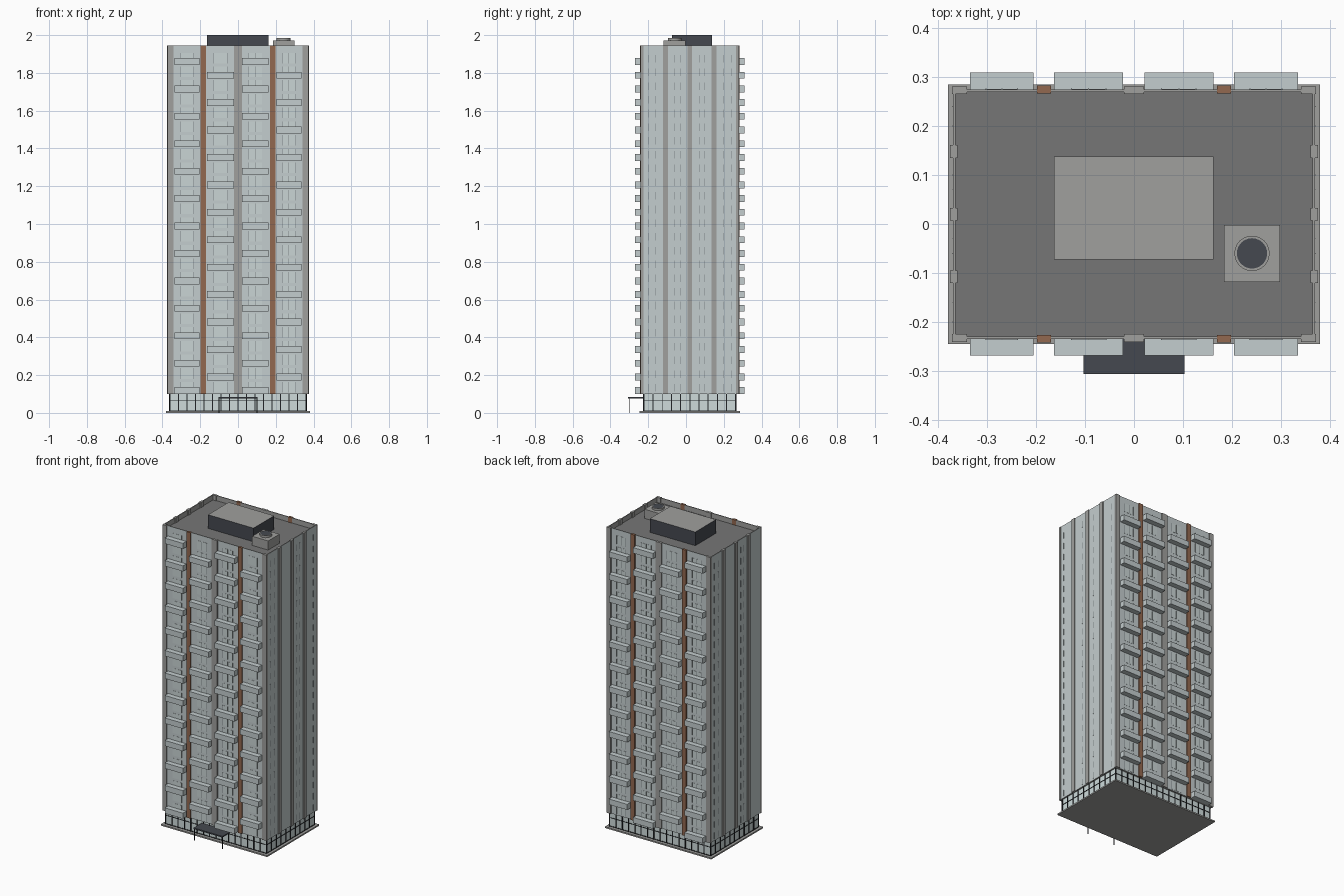
import bpy, bmesh
from mathutils import Matrix, Vector

if "Cube" in bpy.data.objects:
    bpy.data.objects.remove(bpy.data.objects["Cube"])

CY = 0.02                      # building centre in y
HX, HY = 0.37, 0.255           # tower half sizes
Z0, Z1, ROOF = 0.1, 1.945, 1.912
FLOORS, STEP, FIRST = 25, 0.0726, 0.118


def material(name, rgb):
    m = bpy.data.materials.new(name)
    m.use_nodes = True
    m.diffuse_color = (*rgb, 1)
    m.node_tree.nodes["Principled BSDF"].inputs["Base Color"].default_value = (*rgb, 1)
    return m


WALL = material("pale_blue_grey", (0.55, 0.61, 0.62))
PANE = material("window_pane", (0.59, 0.66, 0.66))
GLASS = material("lobby_glass", (0.62, 0.71, 0.71))
GREY = material("concrete_grey", (0.35, 0.35, 0.34))
ROOFING = material("roof_grey", (0.18, 0.18, 0.18))
DARK = material("charcoal", (0.06, 0.066, 0.08))
BROWN = material("brown_stripe", (0.29, 0.14, 0.08))
FRAME = material("frame_black", (0.015, 0.017, 0.02))
LINE = material("joint_grey", (0.22, 0.25, 0.26))


def finish(name, bm, *mats):
    me = bpy.data.meshes.new(name)
    bm.to_mesh(me)
    bm.free()
    for m in mats:
        me.materials.append(m)
    ob = bpy.data.objects.new(name, me)
    bpy.context.collection.objects.link(ob)
    return ob


def add_box(bm, x, y, z):
    """Box from (low, high) ranges."""
    size = [b - a for a, b in (x, y, z)]
    mid = [(a + b) / 2 for a, b in (x, y, z)]
    bmesh.ops.create_cube(bm, size=1, matrix=Matrix.Translation(mid) @ Matrix.Diagonal((*size, 1)))


def boxes(name, mat, items):
    bm = bmesh.new()
    for it in items:
        add_box(bm, *it)
    return finish(name, bm, mat)


def facade(x, depth, z, inner=0.01):
    """Matching boxes on the front and back walls."""
    return [(x, (CY - HY - depth, CY - HY + inner), z),
            (x, (CY + HY - inner, CY + HY + depth), z)]


def flank(y, depth, z, inner=0.01):
    """Matching boxes on both end walls."""
    return [((-HX - depth, -HX + inner), y, z), ((HX - inner, HX + depth), y, z)]


# Ground slab and lobby
boxes("ground_slab", GREY, [((-0.38, 0.38), (CY - 0.265, CY + 0.265), (0, 0.009))])
LX, LY = 0.36, 0.243
boxes("lobby_glass", GLASS, [((-LX, LX), (CY - LY, CY + LY), (0.009, Z0))])
mullions, t = [], 0.0025
for i in range(17):
    x = -LX + 2 * LX * i / 16
    for y in (CY - LY, CY + LY):
        mullions.append(((x - t, x + t), (y - 0.004, y + 0.004), (0.009, Z0)))
for i in range(1, 10):
    y = CY - LY + 2 * LY * i / 10
    for x in (-LX, LX):
        mullions.append(((x - 0.004, x + 0.004), (y - t, y + t), (0.009, Z0)))
for z in (0.011, 0.065):
    mullions.append(((-LX - 0.003, LX + 0.003), (CY - LY - 0.003, CY + LY + 0.003), (z - 0.0015, z + 0.0015)))
boxes("lobby_mullions", FRAME, mullions)

# Entrance canopy with posts
boxes("entrance_canopy", DARK, [((-0.103, 0.103), (-0.306, -0.222), (0.075, 0.083))])
boxes("canopy_posts", FRAME, [((x - t, x + t), (-0.303, -0.298), (0, 0.076)) for x in (-0.1, 0.1)])

# Tower body with sunken roof and parapet
bm = bmesh.new()
add_box(bm, (-HX, HX), (CY - HY, CY + HY), (Z0, Z1))
top = max(bm.faces, key=lambda f: f.calc_center_median().z)
rim = bmesh.ops.inset_region(bm, faces=[top], thickness=0.0075)["faces"]
inner = bmesh.ops.extrude_discrete_faces(bm, faces=[top])["faces"][0]
bmesh.ops.translate(bm, verts=inner.verts, vec=Vector((0, 0, ROOF - Z1)))
bm.normal_update()
for f in bm.faces:
    c = f.calc_center_median()
    if f.normal.z > 0.5:
        f.material_index = 2 if c.z < Z1 - 0.01 else 1
    elif f.normal.z < -0.5 or c.z > ROOF:
        f.material_index = 1
finish("tower_body", bm, WALL, GREY, ROOFING)

# Vertical ribs and coloured stripes
ribs = []
for x in ((-0.372, -0.341), (-0.02, 0.02), (0.341, 0.372)):
    ribs += facade(x, 0.006, (Z0, Z1))
for y in (-0.108, 0.02, 0.148):
    ribs += flank((y - 0.013, y + 0.013), 0.006, (Z0, Z1))
boxes("concrete_ribs", GREY, ribs)
stripes = []
for x in (-0.184, 0.184):
    stripes += facade((x - 0.014, x + 0.014), 0.0075, (Z0, Z1 + 0.001), 0.008)
boxes("brown_stripes", BROWN, stripes)

# Balconies on alternating floors, with windows behind
bays = [(-0.335, -0.205), (-0.163, -0.022), (0.021, 0.162), (0.204, 0.335)]
balconies, panes, joints = [], [], []
for f in range(FLOORS):
    z = FIRST + f * STEP
    for b, (x0, x1) in enumerate(bays):
        if f % 2 == b % 2:
            balconies += facade((x0, x1), 0.034, (z - 0.018, z + 0.018))
        w = x1 - x0
        panes += facade((x0 + 0.25 * w, x0 + 0.75 * w), 0.001, (z - 0.01, z + 0.046))
        for k in (0.25, 0.5, 0.75):
            x = x0 + k * w
            joints += facade((x - 0.001, x + 0.001), 0.002, (z - 0.01, z + 0.046))
boxes("balconies", WALL, balconies)
boxes("window_panes", PANE, panes)
boxes("window_joints", LINE, joints)

# Fine panel joints on the end walls
seams = []
for y in (-0.2, -0.16, -0.06, -0.03, 0.07, 0.1, 0.2, 0.24):
    for f in range(FLOORS):
        z = FIRST + f * STEP
        seams += flank((y - 0.0008, y + 0.0008), 0.001, (z - 0.005, z + 0.035))
boxes("end_wall_joints", LINE, seams)

# Plant room on the roof
bm = bmesh.new()
add_box(bm, (-0.163, 0.162), (-0.073, 0.138), (ROOF, 2.0))
bm.normal_update()
for f in bm.faces:
    f.material_index = int(f.normal.z > 0.5)
finish("plant_room", bm, DARK, GREY)

# Ventilation unit
boxes("vent_base", GREY, [((0.184, 0.298), (-0.118, -0.002), (ROOF, 1.971))])
bm = bmesh.new()
bmesh.ops.create_cone(bm, cap_ends=True, segments=24, radius1=0.036, radius2=0.036, depth=0.014,
                      matrix=Matrix.Translation((0.241, -0.06, 1.977)))
bm.normal_update()
cap = next(f for f in bm.faces if f.normal.z > 0.9)
bmesh.ops.inset_region(bm, faces=[cap], thickness=0.005)
cap.material_index = 1
fan = finish("vent_fan", bm, GREY, DARK)
for p in fan.data.polygons:
    p.use_smooth = abs(p.normal.z) < 0.5
